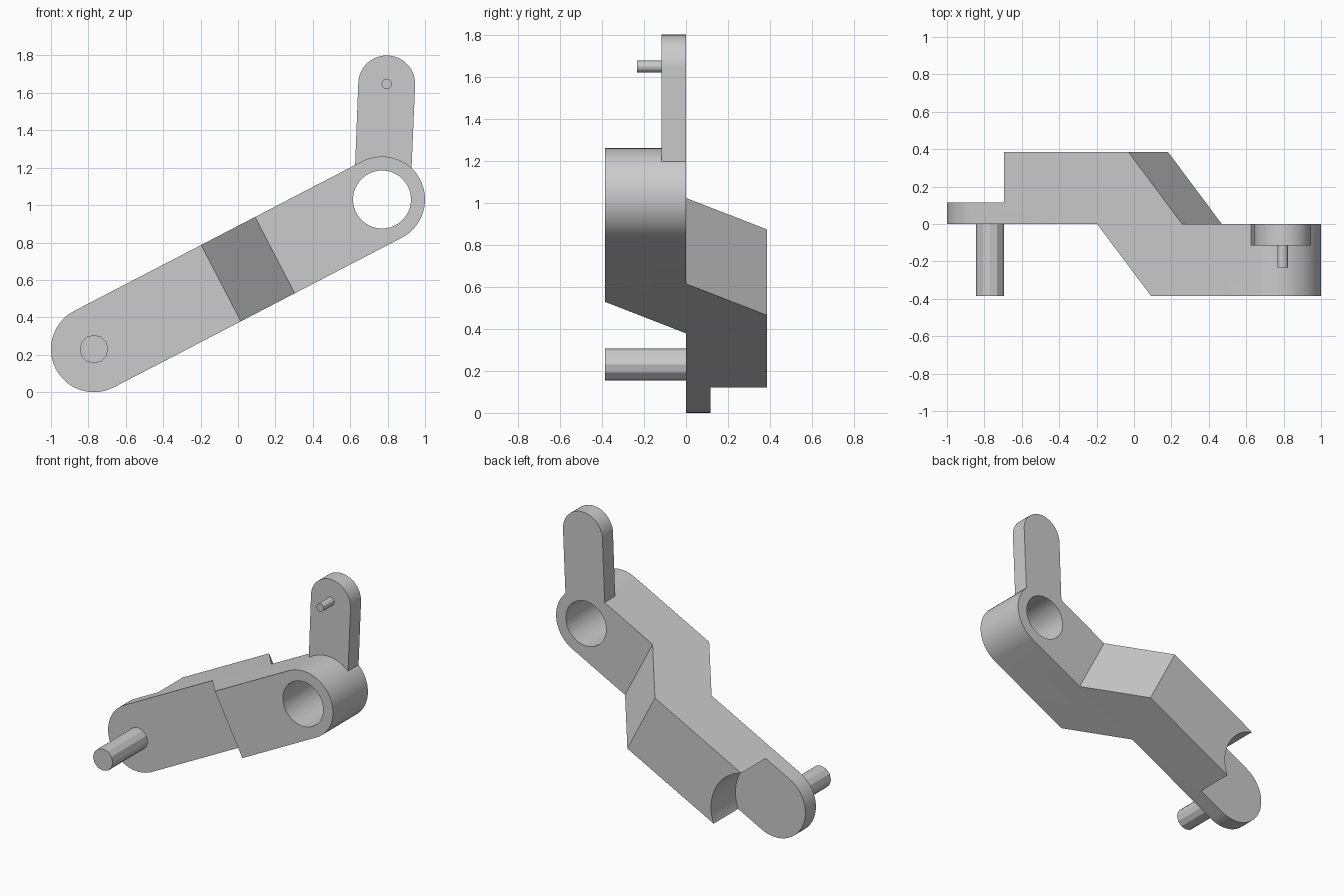
import bpy, bmesh
from math import pi, sin, cos, atan2
from mathutils import Vector

old = bpy.data.objects.get("Cube")
if old:
    bpy.data.objects.remove(old, do_unlink=True)

GREY = (0.6, 0.6, 0.6, 1.0)
metal = bpy.data.materials.new("plain grey")
metal.diffuse_color = GREY
metal.use_nodes = True
metal.node_tree.nodes["Principled BSDF"].inputs["Base Color"].default_value = GREY

# Pivot centres in the x-z plane and the main dimensions
LOW = Vector((-0.77, 0, 0.23))
HUB = Vector((0.77, 0, 1.03))
TIP = Vector((0.795, 0, 1.648))
R, HOLE_R, CRANK_R, HALF = 0.23, 0.155, 0.152, 0.385
along = (HUB - LOW).normalized()
across = Vector((-along.z, 0, along.x))
length = (HUB - LOW).length


def prism(name, ring, offset):
    """Solid made by sweeping a closed ring of points along an offset."""
    bm = bmesh.new()
    a = [bm.verts.new(p) for p in ring]
    b = [bm.verts.new(p + offset) for p in ring]
    bm.faces.new(a)
    bm.faces.new(b)
    for i in range(len(a)):
        j = (i + 1) % len(a)
        bm.faces.new((a[i], a[j], b[j], b[i]))
    bmesh.ops.recalc_face_normals(bm, faces=bm.faces)
    mesh = bpy.data.meshes.new(name)
    bm.to_mesh(mesh)
    bm.free()
    mesh.materials.append(metal)
    ob = bpy.data.objects.new(name, mesh)
    bpy.context.collection.objects.link(ob)
    return ob


def arc(centre, radius, start, end, steps):
    """Points on an arc in the x-z plane, both ends included."""
    angles = [start + (end - start) * i / steps for i in range(steps + 1)]
    return [centre + radius * Vector((cos(t), 0, sin(t))) for t in angles]


def rod(name, centre, radius, y0, y1, sides):
    ring = arc(centre + Vector((0, y0, 0)), radius, 0, 2 * pi, sides)[:-1]
    return prism(name, ring, Vector((0, y1 - y0, 0)))


def select_only(ob):
    bpy.ops.object.select_all(action='DESELECT')
    ob.select_set(True)
    bpy.context.view_layer.objects.active = ob


def combine(ob, cutter, operation):
    cutter.hide_render = True
    mod = ob.modifiers.new("cut", 'BOOLEAN')
    mod.operation, mod.object, mod.solver = operation, cutter, 'EXACT'
    select_only(ob)
    bpy.ops.object.modifier_apply(modifier=mod.name)
    bpy.data.objects.remove(cutter, do_unlink=True)


def smooth(ob):
    select_only(ob)
    bpy.ops.object.shade_smooth_by_angle(angle=0.5)


# Main arm: round-ended bar trimmed to a cranked side profile
tilt = atan2(along.z, along.x)
deep = Vector((0, 1.2, 0))
outline = (arc(HUB, R, tilt - pi / 2, tilt + pi / 2, 28)
           + arc(LOW, R, tilt + pi / 2, tilt + 3 * pi / 2, 28))
arm = prism("main_arm", [p - deep / 2 for p in outline], deep)

far = length + 0.5
steps = [(-0.5, 0), (0.765, 0), (1.09, -HALF), (far, -HALF),
         (far, 0), (1.277, 0), (0.953, HALF), (-0.5, HALF)]
side = [LOW + along * s + Vector((0, y, 0)) - across * 0.4 for s, y in steps]
combine(arm, prism("profile_cutter", side, across * 0.8), 'INTERSECT')

# Round pocket that thins the low end, and the bore through the hub
combine(arm, rod("pocket_cutter", LOW, 0.308, 0.116, 0.6, 64), 'DIFFERENCE')
combine(arm, rod("bore_cutter", HUB, HOLE_R, -0.6, 0.2, 64), 'DIFFERENCE')
smooth(arm)

# Short crank standing on the hub, its foot curved to fit
up = (TIP - HUB).normalized()
lean = atan2(up.z, up.x)
spread = 0.72
foot = arc(HUB, R - 0.001, lean + spread, lean - spread, 16)
head = arc(TIP, CRANK_R, lean - pi / 2, lean + pi / 2, 28)
crank = prism("short_crank", [p - Vector((0, 0.116, 0)) for p in foot + head],
              Vector((0, 0.116, 0)))
smooth(crank)

# Pins on the front
rod("large_pin", LOW, 0.076, -HALF, 0.05, 12)
rod("small_pin", TIP, 0.028, -0.233, -0.1, 12)
